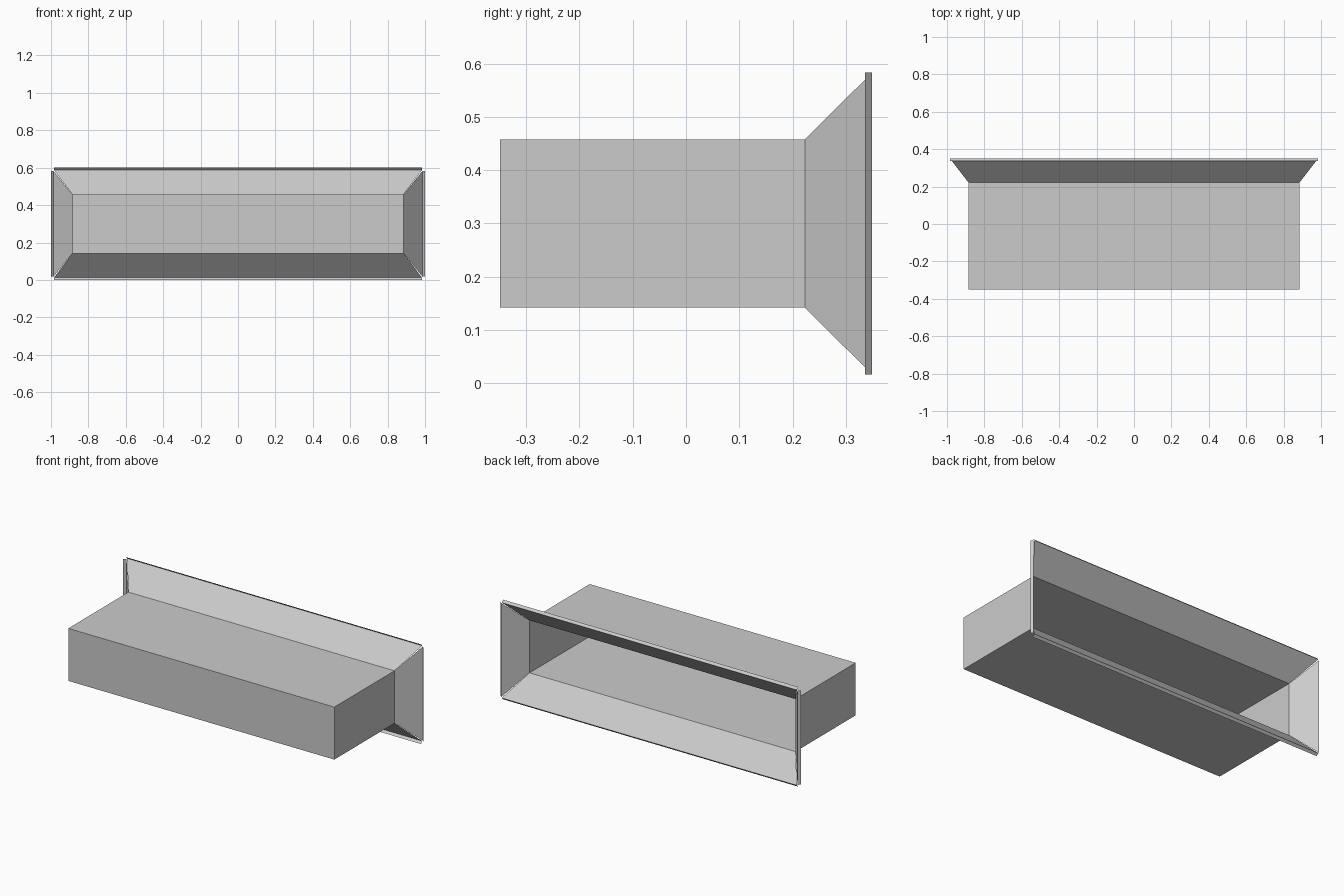
import bpy
import bmesh

cube = bpy.data.objects.get("Cube")
if cube:
    bpy.data.objects.remove(cube, do_unlink=True)

# One plain grey sheet material
grey = bpy.data.materials.new("sheet_grey")
grey.use_nodes = True
colour = (0.6, 0.6, 0.6, 1)
grey.diffuse_color = colour
grey.node_tree.nodes["Principled BSDF"].inputs["Base Color"].default_value = colour

MID = 0.3                              # height of the centre line
BOX_X, BOX_Z = 0.886, 0.158            # half sizes of the box
FRONT, THROAT, RIM, LIP = -0.349, 0.223, 0.349, 0.336
RIM_X, RIM_Z = 0.987, 0.287            # half sizes of the flared rim
LIP_X, LIP_Z = 1.0, 0.3                # half reach of the folded lips
GAP = 0.004                            # small slit at the rim corners


def new_object(name, bm):
    mesh = bpy.data.meshes.new(name)
    bm.to_mesh(mesh)
    bm.free()
    mesh.materials.append(grey)
    obj = bpy.data.objects.new(name, mesh)
    bpy.context.collection.objects.link(obj)
    return obj


def folded_panel(name, rows):
    """Strip of quads through rows of (start, end) points."""
    bm = bmesh.new()
    verts = [[bm.verts.new(p) for p in row] for row in rows]
    for a, b in zip(verts, verts[1:]):
        bm.faces.new((a[0], a[1], b[1], b[0]))
    return new_object(name, bm)


# Hollow box, open at the back
bm = bmesh.new()
bmesh.ops.create_cube(bm, size=1)
for v in bm.verts:
    v.co = (v.co.x * 2 * BOX_X,
            THROAT if v.co.y > 0 else FRONT,
            MID + v.co.z * 2 * BOX_Z)
back = [f for f in bm.faces if f.calc_center_median().y > THROAT - 0.01]
bmesh.ops.delete(bm, geom=back, context="FACES_ONLY")
new_object("hollow_box", bm)

# Top and bottom flare panels, each with a lip folded outward
for side, name in ((1, "top_flare"), (-1, "bottom_flare")):
    profile = ((BOX_X, THROAT, BOX_Z),
               (RIM_X - GAP, RIM, RIM_Z),
               (RIM_X - GAP, LIP, LIP_Z))
    folded_panel(name, [((-side * x, y, MID + side * z), (side * x, y, MID + side * z))
                        for x, y, z in profile])

# Left and right flare panels with matching lips
for side, name in ((1, "left_flare"), (-1, "right_flare")):
    profile = ((BOX_X, THROAT, BOX_Z),
               (RIM_X, RIM, RIM_Z - GAP),
               (LIP_X, LIP, RIM_Z - GAP))
    folded_panel(name, [((side * x, y, MID + side * z), (side * x, y, MID - side * z))
                        for x, y, z in profile])
